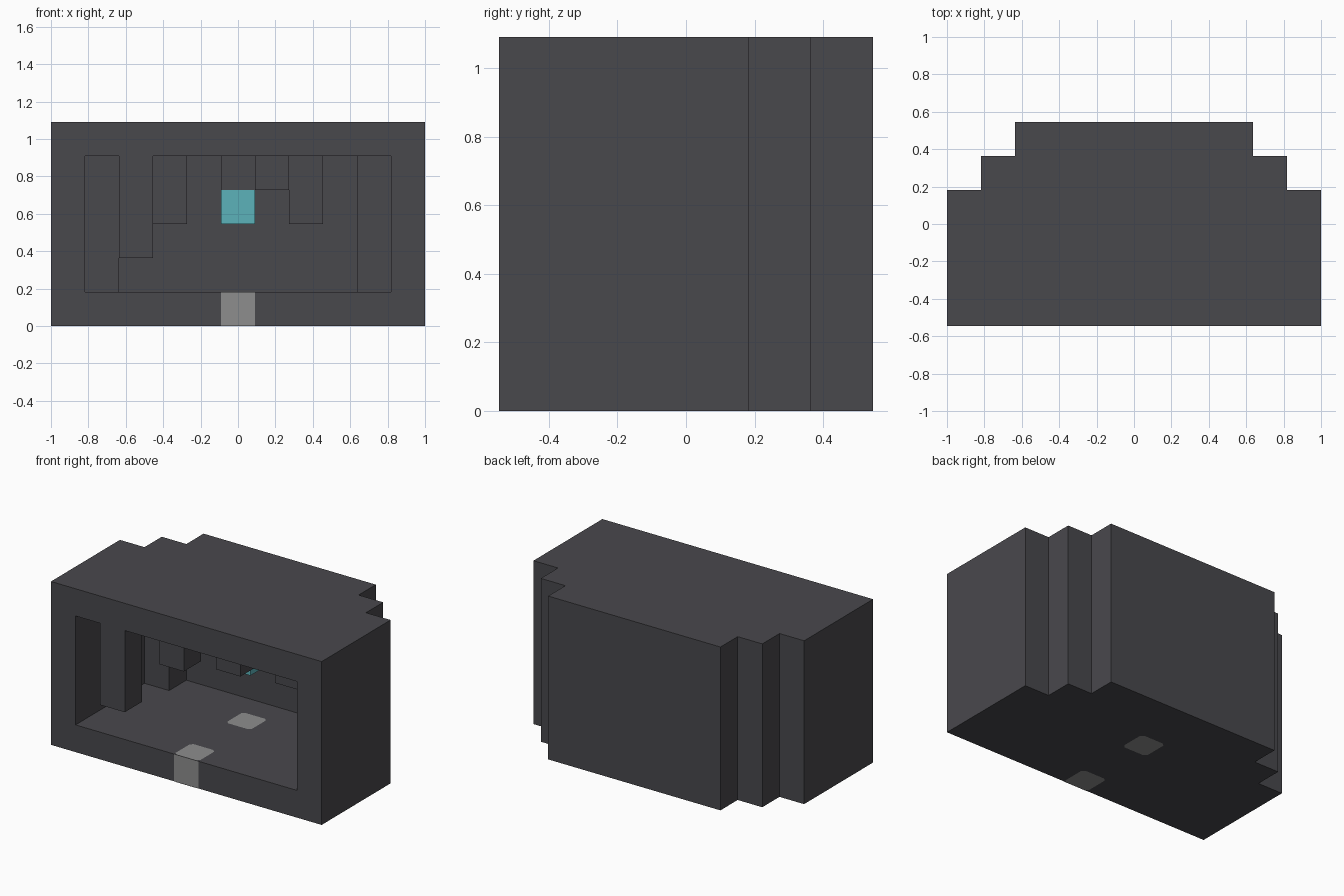
import bpy
import bmesh
from mathutils import Vector

if "Cube" in bpy.data.objects:
    bpy.data.objects.remove(bpy.data.objects["Cube"], do_unlink=True)

CELL = 2 / 11
ORIGIN = Vector((-1, -3 * CELL, 0))


def grid(x, y, z):
    """Grid cell corner to model position."""
    return ORIGIN + Vector((x, y, z)) * CELL


def material(name, color):
    mat = bpy.data.materials.new(name)
    mat.use_nodes = True
    mat.diffuse_color = (*color, 1)
    bsdf = mat.node_tree.nodes["Principled BSDF"]
    bsdf.inputs["Base Color"].default_value = (*color, 1)
    bsdf.inputs["Roughness"].default_value = 0.9
    return mat


dark_stone = material("dark_stone", (0.066, 0.065, 0.073))
pale_stone = material("pale_stone", (0.27, 0.27, 0.27))
teal_crystal = material("teal_crystal", (0.107, 0.45, 0.49))


def finish(bm, name, mat):
    bmesh.ops.recalc_face_normals(bm, faces=bm.faces)
    mesh = bpy.data.meshes.new(name)
    bm.to_mesh(mesh)
    bm.free()
    mesh.materials.append(mat)
    obj = bpy.data.objects.new(name, mesh)
    bpy.context.collection.objects.link(obj)
    return obj


def stepped_shell(bm, half_profile, low, high):
    """Prism with a stepped back, left open at the front."""
    profile = half_profile + [(11 - x, y) for x, y in reversed(half_profile)]
    bottom = [bm.verts.new(grid(x, y, low)) for x, y in profile]
    top = [bm.verts.new(grid(x, y, high)) for x, y in profile]
    bm.faces.new(bottom)
    bm.faces.new(top)
    for i in range(len(profile) - 1):
        bm.faces.new((bottom[i], bottom[i + 1], top[i + 1], top[i]))
    return [bottom[0], bottom[-1], top[-1], top[0]]


# Cave body: outer shell, inner chamber and the front frame joining them
bm = bmesh.new()
outer = stepped_shell(bm, [(0, 0), (0, 4), (1, 4), (1, 5), (2, 5), (2, 6)], 0, 6)
inner = stepped_shell(bm, [(1, 0), (1, 4), (2, 4), (2, 5)], 1, 5)
for i in range(4):
    j = (i + 1) % 4
    bm.faces.new((outer[i], outer[j], inner[j], inner[i]))
finish(bm, "cave_body", dark_stone)


def block(name, x, y, low, high, mat):
    """One cell wide block between two heights."""
    bm = bmesh.new()
    bmesh.ops.create_cube(bm, size=1)
    size = Vector((1, 1, high - low))
    center = Vector((x + 0.5, y + 0.5, (low + high) / 2))
    for v in bm.verts:
        v.co = grid(*(center + v.co * size))
    return finish(bm, name, mat)


# Blocks hanging from the ceiling
for name, x, y, low in (
    ("front_stalactite", 2, 0, 2),
    ("left_stalactite", 3, 2, 3),
    ("short_stalactite", 6, 1, 4),
    ("right_stalactite", 7, 3, 3),
    ("crystal_holder", 5, 3, 4),
):
    block(name, x, y, low, 5, dark_stone)

# Glowing crystal below its holder
block("crystal", 5, 3, 3, 4, teal_crystal)


def floor_patch(name, y, z):
    """Pale square with trimmed corners."""
    bm = bmesh.new()
    c = 0.1
    outline = [(c, 0), (1 - c, 0), (1, c), (1, 1 - c),
               (1 - c, 1), (c, 1), (0, 1 - c), (0, c)]
    face = bm.faces.new([bm.verts.new(grid(5 + a, y + b, z)) for a, b in outline])
    obj = finish(bm, name, pale_stone)
    if (obj.data.polygons[0].normal.z > 0) != (z > 0.5):
        obj.data.flip_normals()


# Pale stones seen on the floor and on the underside
LIFT = 0.008
for label, y in (("entrance", 0), ("crystal", 3)):
    floor_patch(label + "_stone_top", y, 1 + LIFT)
    floor_patch(label + "_stone_underside", y, -LIFT)

# Front of the entrance stone
bm = bmesh.new()
corners = [(5, 0), (6, 0), (6, 1), (5, 1)]
bm.faces.new([bm.verts.new(grid(x, -LIFT, z)) for x, z in corners])
front = finish(bm, "entrance_stone_front", pale_stone)
if front.data.polygons[0].normal.y > 0:
    front.data.flip_normals()
